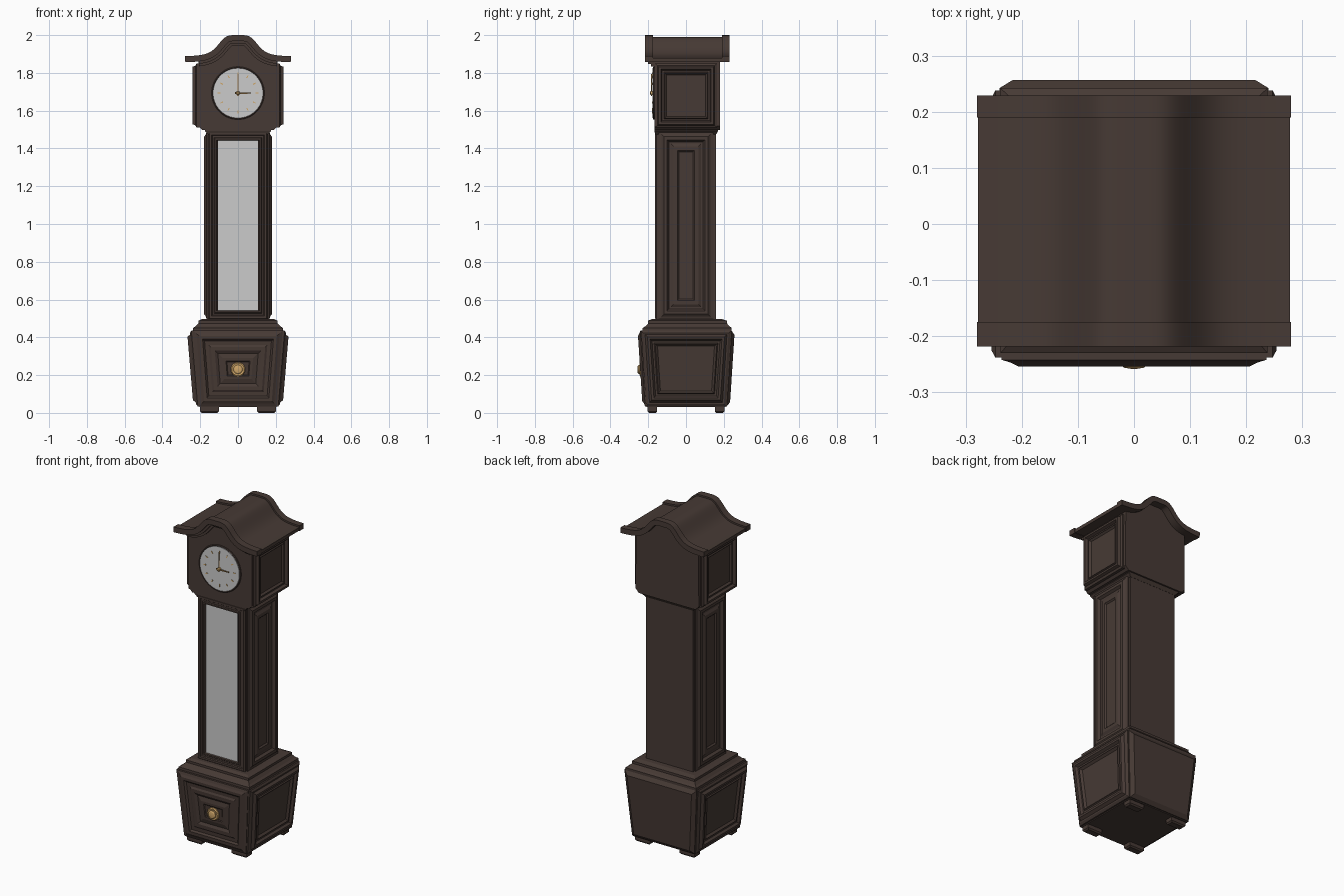
import bpy, bmesh, math
from mathutils import Matrix, Vector

if "Cube" in bpy.data.objects:
    bpy.data.objects.remove(bpy.data.objects["Cube"])


def material(name, rgb):
    m = bpy.data.materials.new(name)
    m.diffuse_color = (*rgb, 1)
    m.use_nodes = True
    m.node_tree.nodes["Principled BSDF"].inputs["Base Color"].default_value = m.diffuse_color
    return m


WOOD = material("dark_wood", (0.062, 0.042, 0.035))
GOLD = material("brass", (0.62, 0.38, 0.14))


def finish(name, bm, mat=WOOD, smooth=False):
    bmesh.ops.recalc_face_normals(bm, faces=bm.faces[:])
    me = bpy.data.meshes.new(name)
    bm.to_mesh(me)
    bm.free()
    ob = bpy.data.objects.new(name, me)
    bpy.context.collection.objects.link(ob)
    if mat:
        me.materials.append(mat)
    if smooth:
        bpy.ops.object.select_all(action='DESELECT')
        ob.select_set(True)
        bpy.context.view_layer.objects.active = ob
        bpy.ops.object.shade_smooth_by_angle(angle=math.radians(30))
    return ob


def loft(name, loops, mat=WOOD, smooth=False):
    """Closed solid through a stack of loops with equal point counts."""
    bm = bmesh.new()
    rows = [[bm.verts.new(p) for p in lp] for lp in loops]
    n = len(rows[0])
    for a, b in zip(rows, rows[1:]):
        for i in range(n):
            j = (i + 1) % n
            bm.faces.new((a[i], a[j], b[j], b[i]))
    bm.faces.new(rows[0])
    bm.faces.new(rows[-1])
    return finish(name, bm, mat, smooth)


def tower(name, levels, mat=WOOD):
    """Stacked rectangles: (half width, y front, y back, z)."""
    return loft(name, [[(-w, a, z), (w, a, z), (w, b, z), (-w, b, z)]
                       for w, a, b, z in levels], mat)


def panel(name, turn, d, w, z, rings, mat=WOOD):
    """Moulded panel; d, w, z are (bottom, top), rings are (inset, height)."""
    rot = Matrix.Rotation(math.radians(turn), 3, 'Z')
    loops = []
    for inset, h in rings:
        lp = []
        for u, k in ((-1, 0), (1, 0), (1, 1), (-1, 1)):
            zz = z[k] + (inset if k == 0 else -inset)
            t = (zz - z[0]) / (z[1] - z[0])
            dist = d[0] + (d[1] - d[0]) * t + h
            half = w[0] + (w[1] - w[0]) * t - inset
            lp.append(rot @ Vector((u * half, -dist, zz)))
        loops.append(lp)
    return loft(name, loops, mat)


def prism(name, pts, y0, y1, mat=WOOD, smooth=False):
    return loft(name, [[(x, y, z) for x, z in pts] for y in (y0, y1)], mat, smooth)


def turned(name, cz, prof, mat, n=40, smooth=True):
    """Round part on a y axis; prof is (radius, y)."""
    return loft(name, [[(r * math.cos(2 * math.pi * i / n), y,
                         cz + r * math.sin(2 * math.pi * i / n))
                        for i in range(n)] for r, y in prof], mat, smooth)


def arch(t, half, n=56):
    """Points of the roof curve, pushed down by t along its normal."""
    f = lambda x: 1.887 + 0.113 / (1 + (abs(x) / 0.11) ** 4.5)
    out = []
    for i in range(n + 1):
        x = half * (2 * i / n - 1)
        s = (f(x + 1e-3) - f(x - 1e-3)) / 2e-3
        k = math.hypot(s, 1)
        out.append((x + t * s / k, f(x) - t / k))
    return out


def arch_strip(name, t0, t1, half, y0, y1):
    return prism(name, arch(t0, half) + arch(t1, half)[::-1], y0, y1, WOOD, True)


# Feet
for sx in (-1, 1):
    for sy in (-1, 1):
        x, y = 0.15 * sx, 0.178 * sy
        loft("foot", [[(x - a, y - b, z), (x + a, y - b, z), (x + a, y + b, z), (x - a, y + b, z)]
                      for a, b, z in ((.042, .018, 0), (.05, .025, .008), (.05, .025, .05))])

# Tapered base with panels on all sides and stepped moulding above
tower("base_body", [(.203, -.21, .21, .03), (.237, -.236, .236, .435)])
side_rings = [(0, -.01), (0, .01), (.012, .018), (.02, .018), (.032, .033), (.045, .033),
              (.055, .02), (.065, .02), (.07, .026), (.082, .014)]
for turn, nm in ((90, "right"), (-90, "left")):
    panel("base_panel_" + nm, turn, (.203, .237), (.212, .238), (.035, .435), side_rings)
panel("base_panel_front", 0, (.21, .236), (.205, .236), (.035, .435),
      [(0, -.01), (0, .006), (.015, .012), (.028, .02), (.045, .02), (.055, .01), (.075, .01),
       (.085, .016), (.105, .016), (.12, .007), (.145, .014), (.16, .014), (.165, .01)])
panel("base_panel_back", 180, (.21, .236), (.208, .24), (.035, .435),
      [(0, -.01), (0, .006), (.022, .022)])
tower("base_moulding", [(.238, -.23, .242, .43), (.238, -.23, .242, .45), (.225, -.215, .23, .458),
                        (.21, -.2, .217, .474), (.21, -.2, .217, .488), (.19, -.18, .19, .497)])
turned("base_knob", .23, [(.038, -.225), (.038, -.241), (.033, -.245), (.024, -.243),
                          (.024, -.251), (.018, -.256), (.006, -.258)], GOLD)

# Trunk with glazed front and long side panels
tower("trunk_body", [(.158, -.148, .159, .48), (.158, -.148, .159, 1.51)])
panel("trunk_frame_front", 0, (.148, .148), (.158, .158), (.495, 1.49),
      [(0, -.01), (0, .008), (.006, .016), (.018, .016), (.022, .01), (.032, .01),
       (.036, .015), (.044, .015), (.05, .004)])
panel("trunk_glass", 0, (.148, .148), (.106, .106), (.515, 1.465), [(0, 0), (0, .008)], None)
for turn, nm in ((90, "right"), (-90, "left")):
    panel("trunk_panel_" + nm, turn, (.158, .158), (.145, .145), (.495, 1.49),
          [(0, -.01), (0, .008), (.015, .012), (.028, .022), (.045, .022), (.055, .008),
           (.065, .008), (.08, .016), (.1, .016), (.108, .008)])
tower("trunk_top_moulding", [(.16, -.162, .16, 1.475), (.175, -.168, .17, 1.492), (.175, -.168, .17, 1.505)])

# Hood with arched top following the roof
hood = [(-.19, 1.497), (.19, 1.497), (.212, 1.52)] + arch(.02, .212)[::-1] + [(-.212, 1.52)]
prism("hood_body", hood, -.168, .18)
hood_rings = [(0, -.01), (0, .008), (.012, .014), (.018, .03), (.03, .03), (.037, .014),
              (.046, .014), (.05, .02), (.06, .009)]
for turn, nm in ((90, "right"), (-90, "left")):
    panel("hood_panel_" + nm, turn, (.211, .211), (.163, .163), (1.51, 1.85), hood_rings)

# Roof shell, thicker end bands and gable mouldings
arch_strip("roof_shell", .01, .03, .278, -.18, .195)
arch_strip("roof_band_front", 0, .032, .28, -.218, -.175)
arch_strip("roof_band_back", 0, .032, .28, .19, .229)
arch_strip("gable_moulding_upper", .025, .045, .212, -.2, -.16)
arch_strip("gable_moulding_lower", .04, .058, .212, -.184, -.16)

# Clock face, rim, hour marks and hands
CZ = 1.693
turned("clock_rim", CZ, [(.14, -.16), (.14, -.173), (.136, -.176), (.132, -.173)], WOOD, 64)
turned("clock_face", CZ, [(.132, -.165), (.132, -.1765)], None, 64)


def bar(name, angle, r0, r1, w, y0, y1):
    c, s = math.sin(angle), math.cos(angle)
    pts = [(c * r + s * k, CZ + s * r - c * k)
           for r, k in ((r0, -w), (r0, w), (r1, w * .6), (r1, -w * .6))]
    prism(name, pts, y0, y1, GOLD if name == "hour_mark" else HAND)


HAND = material("hand_brass", (0.3, 0.17, 0.06))
for i in range(12):
    bar("hour_mark", i * math.pi / 6, .092, .108, .003, -.179, -.176)
bar("minute_hand", 0, -.015, .1, .004, -.184, -.181)
bar("hour_hand", math.pi / 2, -.015, .068, .005, -.187, -.184)
turned("hand_hub", CZ, [(.01, -.175), (.01, -.188), (.006, -.191)], GOLD, 20)
